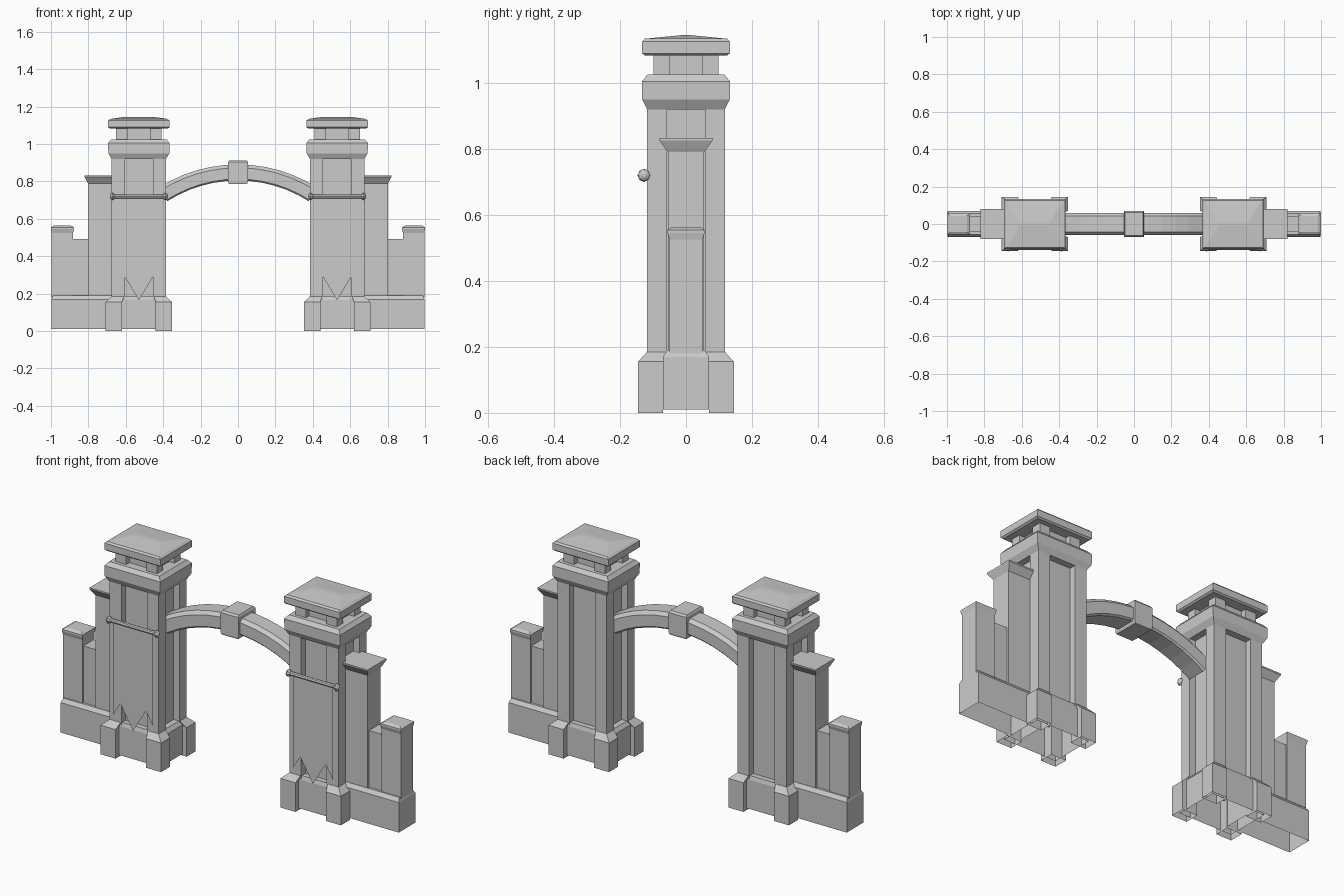
import bpy, bmesh, math
from mathutils import Vector

if "Cube" in bpy.data.objects:
    bpy.data.objects.remove(bpy.data.objects["Cube"])


def finish(bm, name):
    bmesh.ops.recalc_face_normals(bm, faces=bm.faces)
    me = bpy.data.meshes.new(name)
    bm.to_mesh(me)
    bm.free()
    ob = bpy.data.objects.new(name, me)
    bpy.context.collection.objects.link(ob)
    return ob


def loft(bm, rings, bottom=True, top=True):
    """Skin a list of equally sized point rings."""
    vs = [[bm.verts.new(p) for p in r] for r in rings]
    n = len(vs[0])
    for a, b in zip(vs, vs[1:]):
        for i in range(n):
            j = (i + 1) % n
            bm.faces.new((a[i], a[j], b[j], b[i]))
    if bottom:
        bm.faces.new(vs[0][::-1])
    if top:
        bm.faces.new(vs[-1])


def rect(x0, x1, y0, y1, z):
    return [(x0, y0, z), (x1, y0, z), (x1, y1, z), (x0, y1, z)]


def stack(name, cx, levels, bottom=True):
    """Centred rectangular profile; levels are (half_x, half_y, z)."""
    bm = bmesh.new()
    loft(bm, [rect(cx - a, cx + a, -b, b, z) for a, b, z in levels], bottom)
    return finish(bm, name)


def corners(name, cx, levels, bottom=True):
    """Four corner blocks; levels are (inner_x, outer_x, inner_y, outer_y, z)."""
    bm = bmesh.new()
    for sx in (-1, 1):
        for sy in (-1, 1):
            loft(bm, [rect(cx + sx * a, cx + sx * b, sy * c, sy * d, z)
                      for a, b, c, d, z in levels], bottom)
    return finish(bm, name)


for s, side in ((-1, "left"), (1, "right")):
    c = 0.53 * s
    # tower feet, plinth and panelled shaft
    corners(side + "_feet", c, [(.09, .178, .07, .145, 0), (.09, .178, .07, .145, .155),
                                (.08, .145, .06, .118, .185)], False)
    stack(side + "_plinth", c, [(.155, .118, .01), (.155, .118, .165), (.14, .112, .185)], False)
    corners(side + "_pillars", c, [(.075, .145, .058, .118, .15), (.075, .145, .058, .118, .93)], False)
    stack(side + "_shaft_core", c, [(.11, .083, .15), (.11, .083, .93)], False)
    # cornice, lantern posts and roof
    stack(side + "_cornice", c, [(.145, .118, .92), (.163, .133, .95), (.165, .133, 1.005),
                                 (.148, .117, 1.025)])
    corners(side + "_lantern_posts", c, [(.06, .122, .048, .099, 1.02), (.06, .122, .048, .099, 1.088)])
    stack(side + "_lantern_core", c, [(.09, .072, 1.02), (.09, .072, 1.088)])
    stack(side + "_roof", c, [(.155, .125, 1.083), (.165, .133, 1.09), (.165, .133, 1.125),
                              (.155, .125, 1.134), (.08, .012, 1.145)])
    # banner cloth
    bm = bmesh.new()
    top = [(-.118, .725), (-.075, .725), (0, .725), (.075, .725), (.118, .725)]
    low = [(-.118, .22), (-.075, .29), (0, .165), (.075, .29), (.118, .22)]
    vt = [[bm.verts.new((c + x, -.126, z)) for x, z in row] for row in (top, low)]
    for i in range(4):
        bm.faces.new((vt[0][i], vt[1][i], vt[1][i + 1], vt[0][i + 1]))
    finish(bm, side + "_banner")
    # banner rod with knob ends, one lathed outline
    bm = bmesh.new()
    half = [(.155, .006), (.150, .015), (.142, .020), (.134, .015), (.129, .011)]
    outline = [(-x, r) for x, r in half] + half[::-1]
    loft(bm, [[(c + x, -.127 + r * math.cos(k * math.pi / 4), .72 + r * math.sin(k * math.pi / 4))
               for k in range(8)] for x, r in outline])
    finish(bm, side + "_banner_rod")
    # stepped side wall
    stack(side + "_wall_base", .81 * s, [(.187, .07, .01), (.187, .07, .17), (.18, .056, .19)], False)
    stack(side + "_tall_pier", .72 * s, [(.083, .055, .18), (.083, .055, .79), (.100, .080, .825),
                                         (.100, .080, .833)], False)
    stack(side + "_low_wall", .84 * s, [(.06, .043, .18), (.06, .043, .492)], False)
    stack(side + "_end_pier", .939 * s, [(.057, .050, .18), (.057, .050, .525), (.061, .056, .545),
                                         (.061, .056, .555), (.045, .042, .564)], False)

# arch: chamfered section swept along a circular arc
bm = bmesh.new()
half_span, sag, crown = .40, .117, .847
R = (half_span ** 2 + sag ** 2) / (2 * sag)
a_max = math.asin(half_span / R)
section = [(-.058, -.034), (-.05, -.042), (.05, -.042), (.058, -.034),
           (.058, .026), (.042, .044), (-.042, .044), (-.058, .026)]
rings = []
for i in range(13):
    a = a_max * (i / 6 - 1)
    rings.append([((R + h) * math.sin(a), y, crown - R + (R + h) * math.cos(a)) for y, h in section])
loft(bm, rings)
finish(bm, "arch")

# keystone block
key = stack("keystone", 0, [(.048, .068, .786), (.053, .070, .795), (.053, .070, .903), (.048, .062, .913)])
